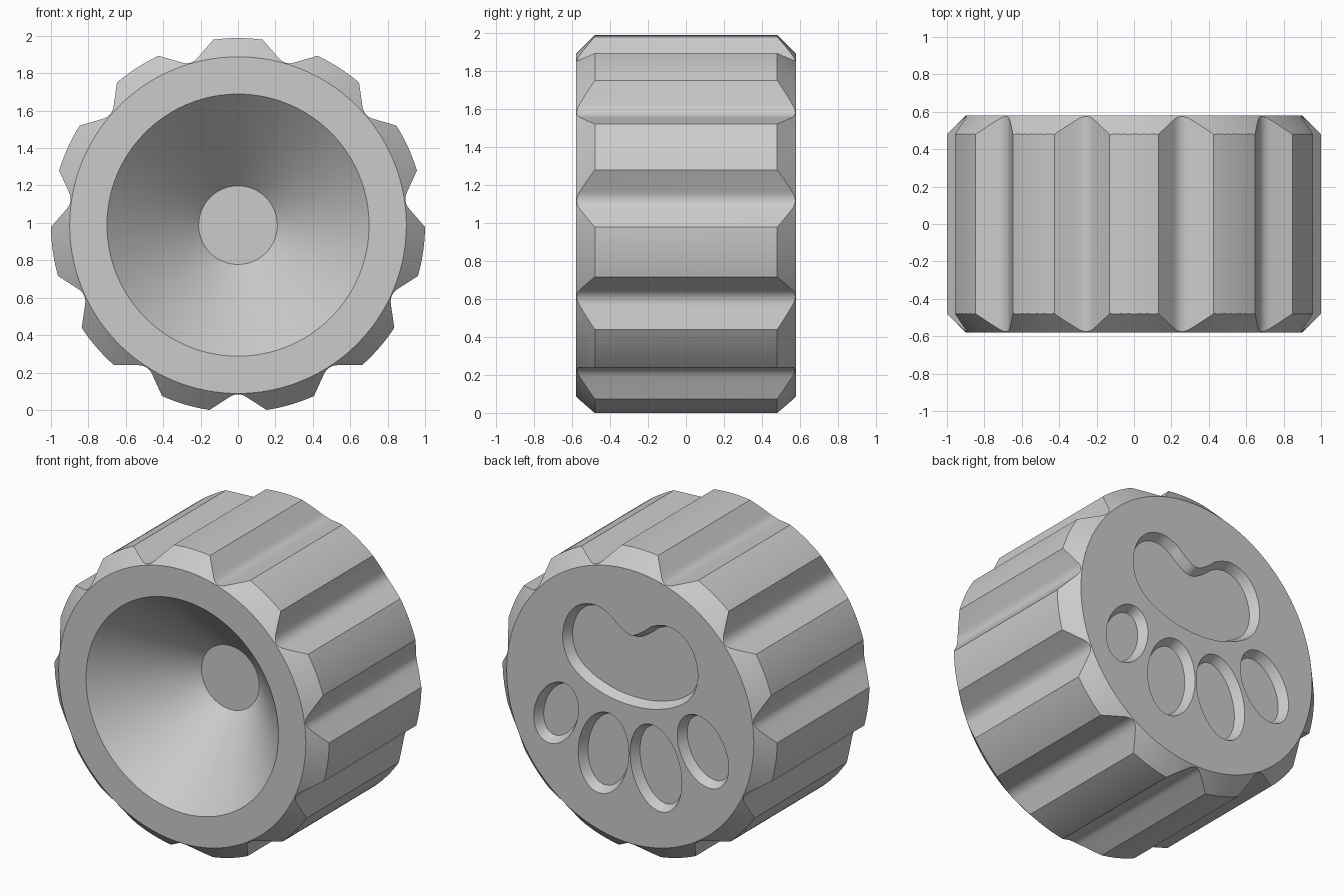
import bpy, bmesh
from math import sin, cos, tau, radians
from mathutils import Vector

cube = bpy.data.objects.get("Cube")
if cube:
    bpy.data.objects.remove(cube, do_unlink=True)

CZ = 0.988        # height of the wheel axis
HALF = 0.58       # half thickness along y
TEETH = 11

grey = bpy.data.materials.new("light_grey")
grey.use_nodes = True
colour = (0.6, 0.6, 0.6, 1)
grey.diffuse_color = colour
grey.node_tree.nodes["Principled BSDF"].inputs["Base Color"].default_value = colour


def loft(name, rings):
    """Closed solid through rings given as (y, outline of x/z points)."""
    bm = bmesh.new()
    loops = [[bm.verts.new((p.x, y, p.y + CZ)) for p in pts] for y, pts in rings]
    n = len(loops[0])
    for a, b in zip(loops, loops[1:]):
        for i in range(n):
            j = (i + 1) % n
            bm.faces.new((a[i], a[j], b[j], b[i]))
    bm.faces.new(loops[0])
    bm.faces.new(loops[-1])
    bmesh.ops.recalc_face_normals(bm, faces=bm.faces)
    mesh = bpy.data.meshes.new(name)
    bm.to_mesh(mesh)
    bm.free()
    obj = bpy.data.objects.new(name, mesh)
    bpy.context.collection.objects.link(obj)
    mesh.materials.append(grey)
    return obj


def turn(p, a):
    """Rotate clockwise from straight up."""
    return Vector((p.x * cos(a) + p.y * sin(a), p.y * cos(a) - p.x * sin(a)))


def ellipse(w, h, tilt=0, centre=(0, 0), n=64):
    return [turn(Vector((w * sin(i * tau / n), h * cos(i * tau / n))), tilt)
            + Vector(centre) for i in range(n)]


def circle(r):
    return ellipse(r, r, n=132)


def inset(pts, d):
    """Move a clockwise outline inwards."""
    out = []
    for i, p in enumerate(pts):
        t = (pts[(i + 1) % len(pts)] - pts[i - 1]).normalized()
        out.append(p + Vector((t.y, -t.x)) * d)
    return out


def smooth_outline(pts, steps=6):
    """Closed spline through the points."""
    out, n = [], len(pts)
    for i in range(n):
        a, b, c, d = (pts[(i + k) % n] for k in (-1, 0, 1, 2))
        for s in range(steps):
            t = s / steps
            out.append(0.5 * (2 * b + (c - a) * t + (2 * a - 5 * b + 4 * c - d) * t * t
                              + (3 * b - a - 3 * c + d) * t ** 3))
    return out


# Toothed outline: curved tooth tops with rounded valleys between
half_tooth, half_step = radians(7.6), tau / TEETH / 2
corner = turn(Vector((0, 1)), half_tooth - half_step)
root = Vector((0, 0.89))
start = root.lerp(corner, 0.3)
end = Vector((-start.x, start.y))
outline = []
for k in range(TEETH):
    a = k * 2 * half_step
    outline += [turn(Vector((0, 1)), a + half_tooth * (i / 4 - 1)) for i in range(9)]
    for i in range(9):
        t = i / 8
        p = start * (1 - t) ** 2 + root * (2 * t * (1 - t)) + end * t * t
        outline.append(turn(p, a + half_step))

wheel = loft("toothed_wheel", [(-0.7, outline), (0.7, outline)])

# Chamfered envelope, front cone and back recesses
helpers = [(loft("chamfer_envelope", [(-HALF, circle(0.9)), (-0.44, circle(1.04)),
                                      (0.44, circle(1.04)), (HALF, circle(0.9))]),
            'INTERSECT')]
helpers.append((loft("front_cone_cutter", [(-HALF - 0.04, circle(0.74)),
                                           (-HALF + 0.5, circle(0.21))]), 'DIFFERENCE'))


def recess(name, pts):
    cutter = loft(name, [(HALF + 0.05, pts), (HALF, pts), (HALF - 0.06, inset(pts, 0.03))])
    helpers.append((cutter, 'DIFFERENCE'))


# Large pad, mirrored about the middle
side = [Vector(p) for p in ((0.09, 0.515), (0.16, 0.57), (0.26, 0.6), (0.37, 0.572),
                            (0.45, 0.49), (0.49, 0.37), (0.482, 0.26), (0.43, 0.16),
                            (0.32, 0.08), (0.16, 0.025))]
pad = ([Vector((0, 0.47))] + side + [Vector((0, 0.01))]
       + [Vector((-p.x, p.y)) for p in reversed(side)])
recess("large_pad_cutter", smooth_outline(pad))

# Four oval pads below it
for name, centre, w, h, tilt in (
        ("outer_left_oval_cutter", (0.54, -0.185), 0.148, 0.222, -24),
        ("inner_left_oval_cutter", (0.195, -0.356), 0.18, 0.275, -11),
        ("inner_right_oval_cutter", (-0.187, -0.355), 0.183, 0.282, 12),
        ("outer_right_oval_cutter", (-0.53, -0.155), 0.172, 0.24, 26)):
    recess(name, ellipse(w, h, radians(tilt), centre))

for cutter, operation in helpers:
    mod = wheel.modifiers.new(cutter.name, 'BOOLEAN')
    mod.operation, mod.solver, mod.object = operation, 'EXACT', cutter
    cutter.hide_render = True

# Bake the cuts and drop the helpers
depsgraph = bpy.context.evaluated_depsgraph_get()
baked = bpy.data.meshes.new_from_object(wheel.evaluated_get(depsgraph))
wheel.modifiers.clear()
wheel.data = baked
baked.materials.clear()
baked.materials.append(grey)
for poly in baked.polygons:
    poly.material_index = 0
for cutter, operation in helpers:
    bpy.data.objects.remove(cutter, do_unlink=True)

bpy.ops.object.select_all(action='DESELECT')
wheel.select_set(True)
bpy.context.view_layer.objects.active = wheel
bpy.ops.object.shade_smooth_by_angle(angle=radians(22))
